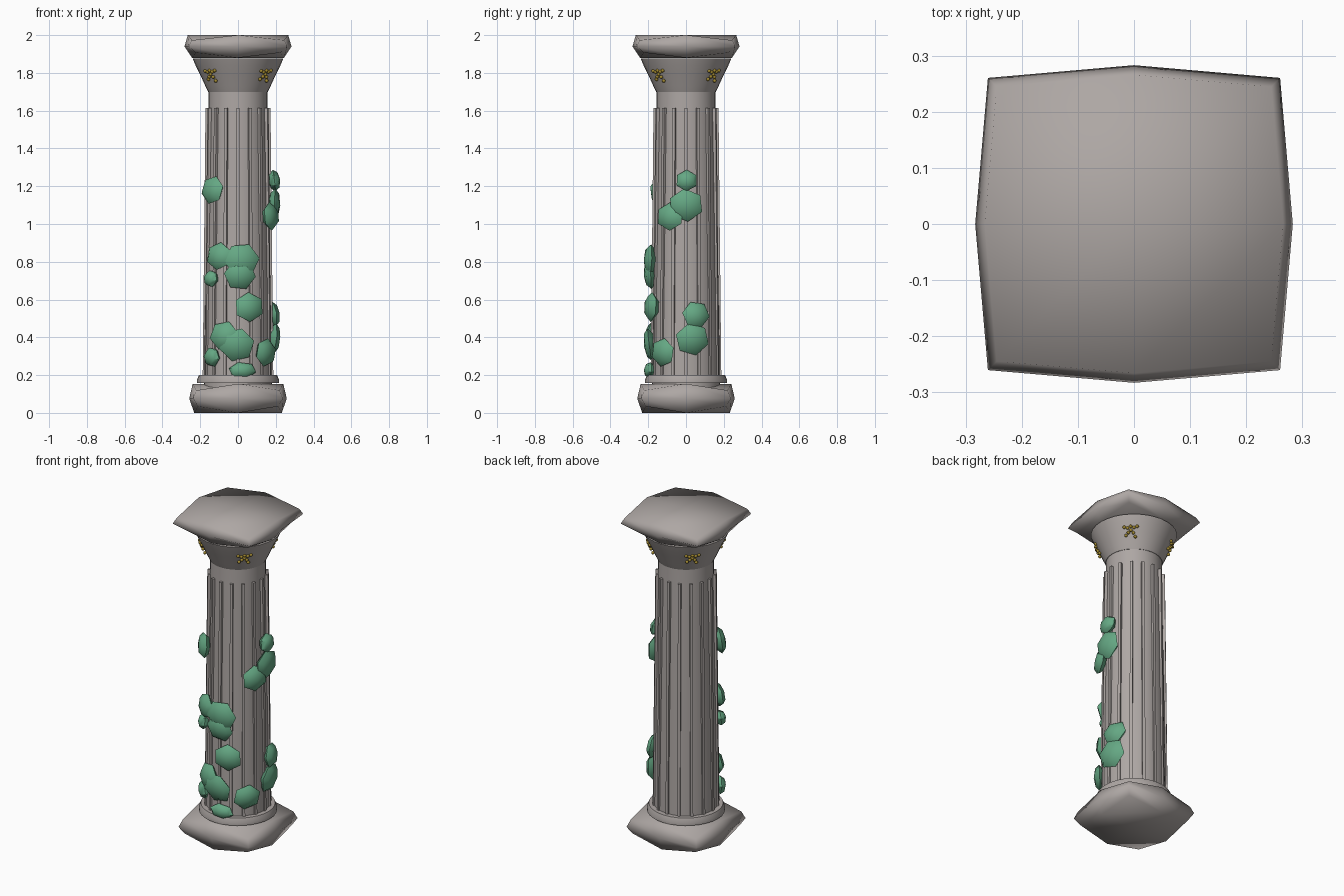
import bpy, bmesh, math, random
from mathutils import Matrix, Vector

random.seed(4)
if "Cube" in bpy.data.objects:
    bpy.data.objects.remove(bpy.data.objects["Cube"])


def material(name, color):
    m = bpy.data.materials.new(name)
    m.use_nodes = True
    m.diffuse_color = (*color, 1)
    bsdf = next(n for n in m.node_tree.nodes if n.type == 'BSDF_PRINCIPLED')
    bsdf.inputs["Base Color"].default_value = (*color, 1)
    return m


stone = material("warm_grey_stone", (0.42, 0.385, 0.37))
green = material("leaf_green", (0.13, 0.39, 0.23))
gold = material("old_gold", (0.36, 0.25, 0.03))


def finish(name, bm, mat, angle=180):
    bmesh.ops.recalc_face_normals(bm, faces=bm.faces)
    me = bpy.data.meshes.new(name)
    bm.to_mesh(me)
    bm.free()
    me.materials.append(mat)
    ob = bpy.data.objects.new(name, me)
    bpy.context.collection.objects.link(ob)
    bpy.ops.object.select_all(action='DESELECT')
    ob.select_set(True)
    bpy.context.view_layer.objects.active = ob
    bpy.ops.object.shade_smooth_by_angle(angle=math.radians(angle))
    return ob


# Pillow-shaped square slab: bulging sides, dropped corners
def slab(name, z, half, size, top_in, low_in):
    bm = bmesh.new()
    bmesh.ops.create_cube(bm, size=2)
    bmesh.ops.subdivide_edges(bm, edges=bm.edges[:], cuts=1, use_grid_fill=True)
    for v in bm.verts:
        x, y, level = (round(c) for c in v.co)
        corner = x != 0 and y != 0
        inset = {1: top_in, 0: 1, -1: low_in}[level]
        reach = size * inset * (0.92 if corner else 1)
        drop = 0.55 if corner else 1
        v.co = (x * reach, y * reach, z + level * half * drop)
    return finish(name, bm, stone)


# Round parts turned from a (radius, height) profile
def lathe(name, profile, sides=32):
    bm = bmesh.new()
    rings = []
    for r, z in profile:
        rings.append([bm.verts.new((r * math.cos(a), r * math.sin(a), z))
                      for a in (math.tau * i / sides for i in range(sides))])
    for low, high in zip(rings, rings[1:]):
        for i in range(sides):
            j = (i + 1) % sides
            bm.faces.new((low[i], low[j], high[j], high[i]))
    bm.faces.new(rings[0])
    bm.faces.new(rings[-1])
    return finish(name, bm, stone, 35)


slab("base_slab", 0.077, 0.077, 0.258, 0.93, 0.9)
slab("top_slab", 1.94, 0.06, 0.283, 0.94, 0.86)
lathe("base_ring", [(0.217, 0.158), (0.217, 0.175), (0.207, 0.2), (0.18, 0.2)])
lathe("shaft", [(0.18, 0.12), (0.177, 0.4), (0.167, 1.0), (0.156, 1.62), (0.155, 1.72)])
lathe("capital", [(0.158, 1.7), (0.175, 1.735), (0.2, 1.79), (0.225, 1.84), (0.24, 1.876)])

# Sixteen thin ribs leaning with the taper of the shaft
bm = bmesh.new()
for i in range(16):
    turn = Matrix.Rotation(math.tau * i / 16, 4, 'Z')
    made = bmesh.ops.create_cube(bm, size=1)["verts"]
    for v in made:
        top = v.co.z > 0
        outer = 0.172 if top else 0.187
        r = outer if v.co.x > 0 else outer - 0.035
        v.co = turn @ Vector((r, v.co.y * 0.016, 1.615 if top else 0.19))
finish("shaft_ribs", bm, stone, 30)


# Places an object frame on the column: local x tangent, y up, z outward
def wall_frame(degrees, radius, z):
    a = math.radians(degrees)
    out = Vector((math.sin(a), -math.cos(a), 0))
    side = Vector((math.cos(a), math.sin(a), 0))
    m = Matrix((side, Vector((0, 0, 1)), out)).transposed().to_4x4()
    m.translation = out * radius + Vector((0, 0, z))
    return m


# Six-sided ivy leaves: angle from the front, height, size
leaves = [(-45, 1.18, 0.08), (-32, 0.83, 0.078), (6, 0.81, 0.095), (3, 0.73, 0.085),
          (-48, 0.71, 0.048), (18, 0.56, 0.083), (-23, 0.41, 0.082), (-2, 0.36, 0.095),
          (-46, 0.295, 0.056), (7, 0.225, 0.075), (50, 0.32, 0.08), (100, 0.39, 0.092),
          (106, 0.52, 0.076), (90, 1.1, 0.093), (64, 1.04, 0.08), (91, 1.23, 0.06)]
for n, (deg, z, size) in enumerate(leaves):
    bm = bmesh.new()
    bmesh.ops.create_uvsphere(bm, u_segments=6, v_segments=4, radius=1)
    tall = 0.6 if z < 0.25 else 0.95
    roll = Matrix.Rotation(random.uniform(-0.5, 0.5), 4, 'Z')
    tilt = Matrix.Rotation(random.uniform(-0.15, 0.15), 4, 'X')
    shape = Matrix.Diagonal((size, size * tall, 0.032, 1))
    bm.transform(wall_frame(deg, 0.192, z) @ tilt @ shape @ roll)
    finish(f"ivy_leaf_{n + 1}", bm, green, 50)

# Bead sprigs on the four diagonals of the capital
beads = [(-0.036, 0.02), (-0.018, 0.014), (0, 0.022), (0.018, 0.016), (0.036, 0.022),
         (0, 0.002), (-0.014, -0.01), (-0.028, -0.024), (0.014, -0.012), (0.024, -0.032)]
for n in range(4):
    bm = bmesh.new()
    for u, h in beads:
        z = 1.79 + h
        bulge = 0.205 + h * 0.4 - u * u * 2.5
        place = wall_frame(45 + 90 * n, bulge, z) @ Matrix.Translation((u, 0, 0))
        bmesh.ops.create_icosphere(bm, subdivisions=2, radius=0.0095, matrix=place)
    finish(f"bead_sprig_{n + 1}", bm, gold)
